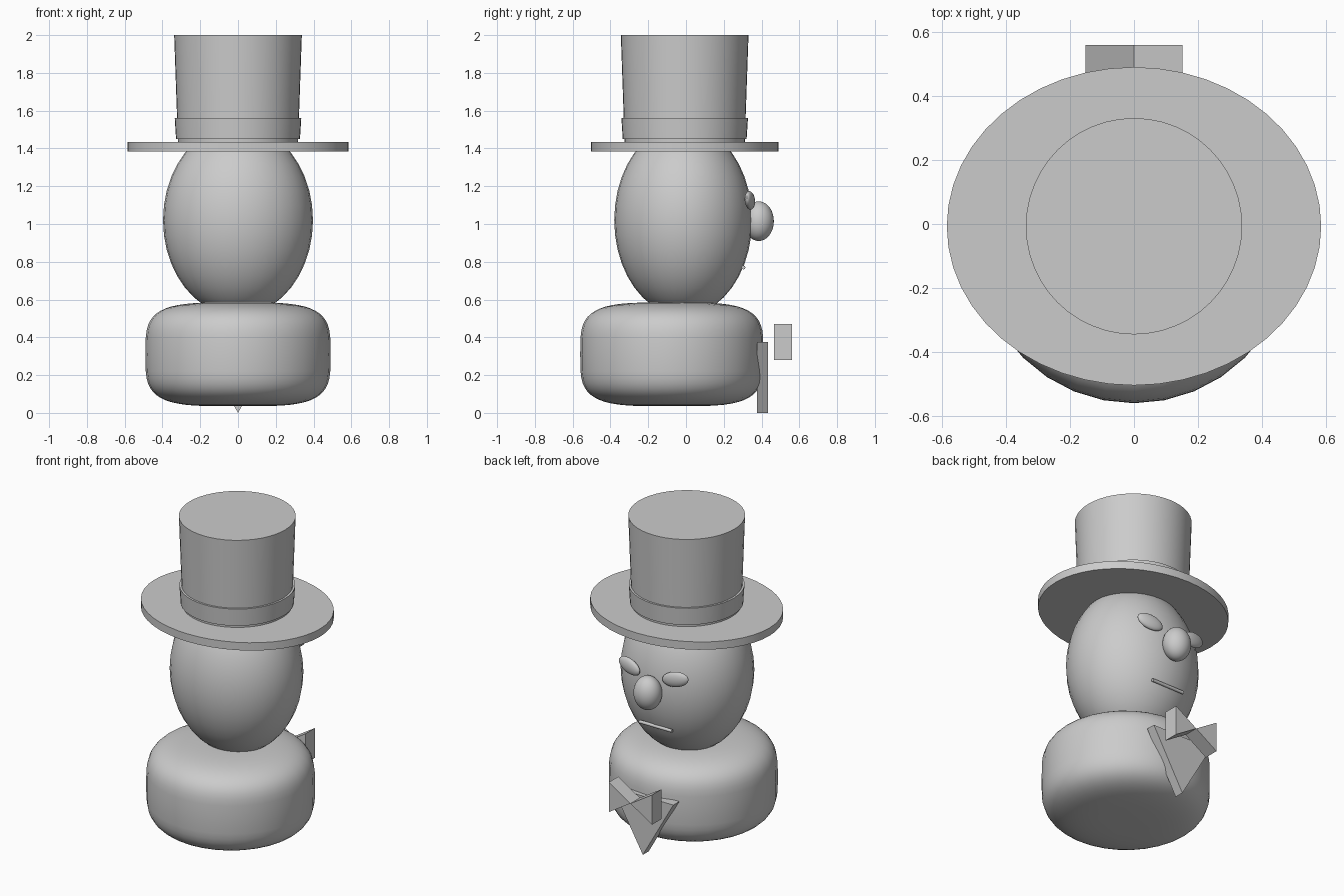
import bpy, bmesh, math
from mathutils import Matrix, Vector

cube = bpy.data.objects.get("Cube")
if cube:
    bpy.data.objects.remove(cube, do_unlink=True)

GREY = (0.6, 0.6, 0.6, 1.0)
grey = bpy.data.materials.new("plain_grey")
grey.use_nodes = True
grey.diffuse_color = GREY
grey.node_tree.nodes["Principled BSDF"].inputs["Base Color"].default_value = GREY


def finish(name, bm, smooth=True):
    """Turn a bmesh into a named, coloured object."""
    bmesh.ops.recalc_face_normals(bm, faces=bm.faces[:])
    mesh = bpy.data.meshes.new(name)
    bm.to_mesh(mesh)
    bm.free()
    mesh.materials.append(grey)
    obj = bpy.data.objects.new(name, mesh)
    bpy.context.collection.objects.link(obj)
    if smooth:
        bpy.ops.object.select_all(action="DESELECT")
        obj.select_set(True)
        bpy.context.view_layer.objects.active = obj
        bpy.ops.object.shade_smooth_by_angle(angle=math.radians(35))
    return obj


def ellipsoid(name, center, radii, rotation=Matrix()):
    bm = bmesh.new()
    matrix = Matrix.Translation(center) @ rotation @ Matrix.Diagonal((*radii, 1))
    bmesh.ops.create_uvsphere(bm, u_segments=32, v_segments=20, radius=1, matrix=matrix)
    return finish(name, bm)


def lathe(name, profile, center, scale_y=1.0, segments=48):
    """Revolve (radius, z) points about the vertical axis; the ends are capped."""
    bm = bmesh.new()
    rings = []
    for r, z in profile:
        ring = []
        for i in range(segments):
            a = math.tau * i / segments
            ring.append(bm.verts.new((center[0] + r * math.cos(a),
                                      center[1] + r * scale_y * math.sin(a), z)))
        rings.append(ring)
    for low, high in zip(rings, rings[1:]):
        for i in range(segments):
            j = (i + 1) % segments
            bm.faces.new((low[i], low[j], high[j], high[i]))
    bm.faces.new(rings[0])
    bm.faces.new(rings[-1])
    return finish(name, bm)


def prism(name, outline, y_front, y_back):
    """Extrude an (x, z) outline along y."""
    bm = bmesh.new()
    face = bm.faces.new([bm.verts.new((x, y_front, z)) for x, z in outline])
    out = bmesh.ops.extrude_face_region(bm, geom=[face])
    moved = [v for v in out["geom"] if isinstance(v, bmesh.types.BMVert)]
    bmesh.ops.translate(bm, verts=moved, vec=(0, y_back - y_front, 0))
    return finish(name, bm, smooth=False)


# Rounded, cushion-like body
steps, power = 28, 2 / 3.9
body_profile = []
for i in range(1, steps):
    t = math.pi * (i / steps - 0.5)
    body_profile.append((0.49 * math.cos(t) ** power,
                         0.31 + 0.275 * math.copysign(abs(math.sin(t)) ** power, t)))
lathe("body", body_profile, (0, -0.075), scale_y=0.99, segments=32)

# Head and nose
ellipsoid("head", (0, -0.015, 1.02), (0.397, 0.365, 0.505))
ellipsoid("nose", (0, 0.385, 1.015), (0.085, 0.08, 0.105))

# Eyes, with raised outer ends that follow the head
for side, label in ((1, "left"), (-1, "right")):
    turn = (Matrix.Rotation(-side * math.radians(10), 4, "Z")
            @ Matrix.Rotation(-side * math.radians(12), 4, "Y"))
    ellipsoid(label + "_eye", (side * 0.162, 0.338, 1.125), (0.084, 0.024, 0.047), turn)

# Mouth, a thin level rod
bm = bmesh.new()
bmesh.ops.create_cone(bm, cap_ends=True, segments=16, radius1=0.01, radius2=0.01, depth=0.23,
                      matrix=Matrix.Translation((0, 0.304, 0.77))
                      @ Matrix.Rotation(math.pi / 2, 4, "Y"))
finish("mouth", bm)

# Top hat
lathe("hat_brim", [(0.585, 1.385), (0.585, 1.435)], (0, -0.007), scale_y=0.85)
lathe("hat_crown", [(0.318, 1.43), (0.338, 2.0)], (0, -0.007))
lathe("hat_band", [(0.328, 1.45), (0.335, 1.56)], (0, -0.007))

# Bow: two wedges meeting at a pinch, with a pointed tail below
for side, label in ((1, "left"), (-1, "right")):
    prism("bow_" + label, [(0, 0.375), (side * 0.152, 0.28), (side * 0.152, 0.47)], 0.465, 0.56)
prism("bow_tail", [(-0.215, 0.375), (0.215, 0.375), (0, 0)], 0.375, 0.435)
